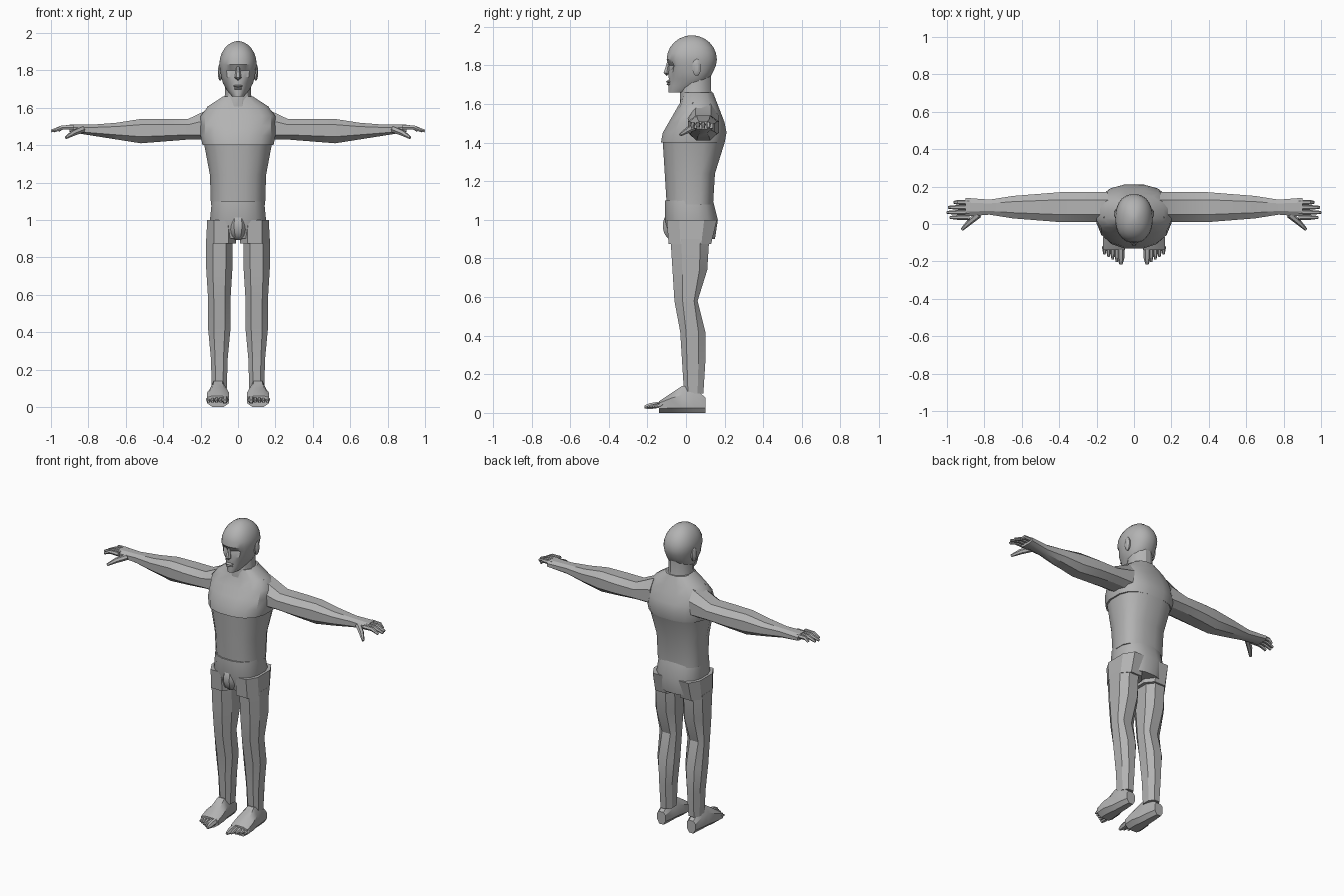
import bpy, bmesh, math
from mathutils import Vector

cube = bpy.data.objects.get("Cube")
if cube:
    bpy.data.objects.remove(cube, do_unlink=True)

shade = (.45, .45, .45, 1)
grey = bpy.data.materials.new("mid_grey")
grey.use_nodes = True
grey.diffuse_color = shade
grey.node_tree.nodes["Principled BSDF"].inputs["Base Color"].default_value = shade


def skin(name, rings, sculpt=None):
    """Bridge a list of point rings into a closed, capped mesh."""
    bm = bmesh.new()
    loops = [[bm.verts.new(point) for point in ring] for ring in rings]
    for lower, upper in zip(loops, loops[1:]):
        for i in range(len(lower)):
            bm.faces.new((lower[i - 1], lower[i], upper[i], upper[i - 1]))
    bm.faces.new(loops[0])
    bm.faces.new(loops[-1])
    if sculpt:
        for vert in bm.verts:
            sculpt(vert.co)
    bmesh.ops.recalc_face_normals(bm, faces=bm.faces)
    mesh = bpy.data.meshes.new(name)
    bm.to_mesh(mesh)
    bm.free()
    mesh.materials.append(grey)
    part = bpy.data.objects.new(name, mesh)
    bpy.context.collection.objects.link(part)
    bpy.ops.object.select_all(action='DESELECT')
    part.select_set(True)
    bpy.context.view_layer.objects.active = part
    bpy.ops.object.shade_smooth_by_angle(angle=math.radians(30))


def spaced(start, stop, rows):
    """Put evenly spaced positions in front of the rows."""
    step = (stop - start) / (len(rows) - 1)
    return [(start + i * step, *row) for i, row in enumerate(rows)]


def loft(name, axis, centre, rows, side=1, sides=8, power=.8, sculpt=None):
    """Rounded-box sections: each row is (position, half width, below, above)."""
    rings = []
    fit = 1 / math.cos(math.pi / sides)
    for position, half, below, above in rows:
        # Keep the widest point on the centre line where the section allows it
        reach = .3 * (below + above)
        widest = min(max(0, reach - below), above - reach)
        ring = []
        for i in range(sides):
            turn = (i + .5) * math.tau / sides
            across, along = [math.copysign(min(1, abs(f) * fit) ** power, f)
                             for f in (math.cos(turn), math.sin(turn))]
            a = centre[0] + across * half
            b = centre[1] + widest + along * (above - widest if along > 0 else below + widest)
            x, y, z = {'X': (position, a, b), 'Y': (a, position, b), 'Z': (a, b, position)}[axis]
            ring.append((x * side, y, z))
        rings.append(ring)
    skin(name, rings, sculpt)


def dome(height, radii, first, last):
    """Rows of an ellipsoid between two latitudes in steps of a sixth of a right angle."""
    rows = []
    for k in range(first, last + 1):
        angle = k * math.pi / 12
        ring = math.cos(angle)
        rows.append((height + radii[2] * math.sin(angle),
                     radii[0] * ring, radii[1] * ring, radii[1] * ring))
    return rows


def blob(name, centre, radii, side=1):
    loft(name, 'Z', centre, dome(centre[2], radii, -5, 5), side, power=1)


def tube(name, path, side=1, sides=6):
    """Tapered tube through (x, y, z, radius) points."""
    points = [Vector((x * side, y, z)) for x, y, z, radius in path]
    rings = []
    for i, point in enumerate(points):
        ahead = points[min(i + 1, len(points) - 1)] - points[max(i - 1, 0)]
        u = ahead.cross((0, 0, 1)).normalized()
        v = u.cross(ahead).normalized()
        turns = [math.tau * k / sides for k in range(sides)]
        rings.append([point + path[i][3] * (u * math.cos(t) + v * math.sin(t)) for t in turns])
    skin(name, rings)


# Trunk: the chest overhangs the abdomen slightly
spine = (0, .05)
loft("abdomen", 'Z', spine, spaced(1.08, 1.4, [
    (.145, .15, .09), (.15, .16, .1), (.18, .17, .15)]), sides=16)
loft("chest", 'Z', spine, spaced(1.4, 1.66, [
    (.19, .18, .15), (.2, .17, .16), (.2, .14, .15),
    (.2, .11, .13), (.16, .08, .11), (.08, .07, .09)]), sides=16)
loft("neck", 'Z', spine, spaced(1.58, 1.76, [
    (.09, .08, .1), (.07, .08, .08), (.07, .06, .08)]), sides=12, power=1)


# Head: sunken eyes and hollow cheeks below a domed skull
def carve_face(co):
    def near(x, z, radius):
        return max(0, 1 - math.hypot(abs(co.x) - x, co.z - z) / radius)
    if co.y < 0:
        co.y += .02 * near(.04, 1.8, .03) + .01 * near(.05, 1.73, .04)
        co.x *= 1 - .1 * near(.07, 1.72, .05)


jaw = spaced(1.66, 1.8, [
    (.03, .12, -.04), (.06, .12, .05), (.08, .12, .09), (.09, .12, .11), (.095, .12, .125)])
skull = dome(1.83, (.1, .13, .126), 0, 5)
crown = dome(1.83, (.1, .13, .126), 6, 6)[0][0]
loft("head", 'Z', (0, .03), jaw + skull + [(crown, .01, .01, .01)],
     sides=24, power=.9, sculpt=carve_face)
tube("nose", [(0, -.09, 1.82, .008), (0, -.1, 1.76, .018), (0, -.1, 1.745, .01)])
blob("upper_lip", (0, -.085, 1.716), (.024, .018, .007))
blob("lower_lip", (0, -.085, 1.703), (.022, .015, .007))

# Shorts
loft("shorts_pelvis", 'Z', (0, .03), spaced(.9, 1.1, [
    (.13, .11, .12), (.15, .14, .135), (.14, .14, .11)]), sides=16)
blob("shorts_front_panel", (0, -.06, .97), (.05, .06, .08))

for side, label in ((1, "left_"), (-1, "right_")):
    blob(label + "ear", (.095, .055, 1.79), (.013, .022, .045), side)
    tube(label + "collar_bone", [
        (.01, -.03, 1.57, .01), (.07, -.02, 1.6, .01), (.16, .04, 1.6, .01)], side)

    # Legs
    loft(label + "shorts_leg", 'Z', (.09, .03), spaced(.875, 1, [
        (.08, .12, .1), (.075, .13, .13)]), side)
    loft(label + "leg", 'Z', (.1, .03), spaced(.1, .9, [
        (.04, .04, .06), (.045, .05, .07), (.06, .06, .07),
        (.06, .09, .03), (.07, .1, .08), (.07, .11, .09)]), side)
    loft(label + "foot", 'Y', (.107, .05), spaced(.1, -.14, [
        (.03, .05, .03), (.04, .05, .08), (.045, .05, .09),
        (.06, .05, .05), (.06, .05, .01)]), side)
    for i in range(5):
        x, tip = .07 + .022 * i, -.215 + .013 * i
        radius = .012 if i else .018
        tube(label + "toe_" + str(i + 1), [
            (x, -.12, .045, radius), (x, tip + .03, .035, radius),
            (x, tip, .03, radius / 2)], side)

    # Arms running into the palms
    loft(label + "arm", 'X', (.09, 1.48), spaced(.14, .9, [
        (.08, .05, .12), (.08, .05, .06), (.08, .06, .06), (.07, .07, .06),
        (.06, .05, .04), (.04, .03, .03), (.05, .01, .03)]), side)
    for i in range(4):
        y, tip = .035 + .027 * i, 1 - .012 * (i - 1.2) ** 2
        tube(label + "finger_" + str(i + 1), [
            (.88, y, 1.495, .014), (.94, y, 1.495, .013), (tip, y, 1.475, .008)], side)
    tube(label + "thumb", [
        (.83, .05, 1.485, .018), (.88, .01, 1.465, .016), (.92, -.03, 1.44, .008)], side)
